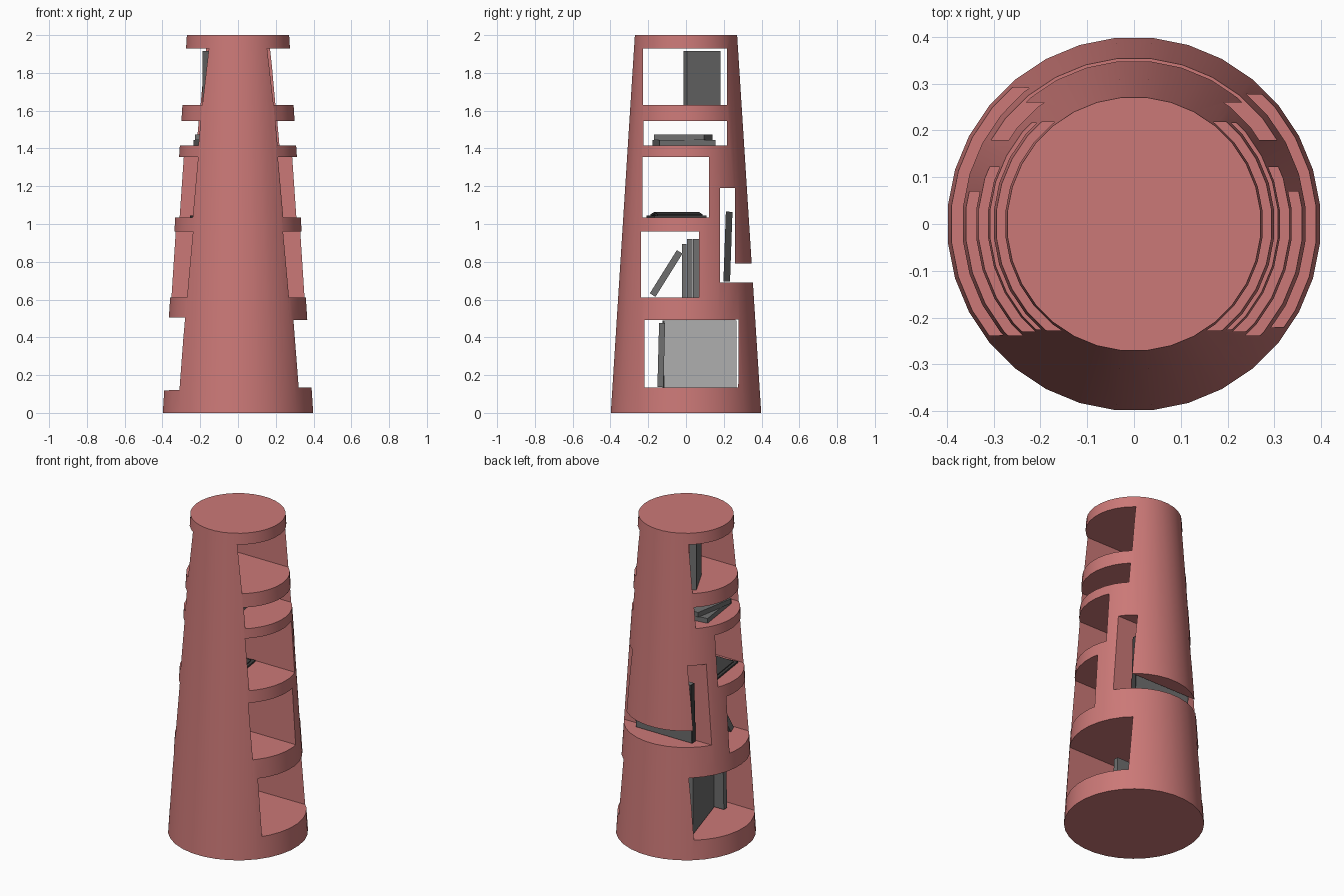
import bpy, bmesh
from math import radians, pi

if "Cube" in bpy.data.objects:
    bpy.data.objects.remove(bpy.data.objects["Cube"], do_unlink=True)


def material(name, r, g, b):
    m = bpy.data.materials.new(name)
    m.use_nodes = True
    m.diffuse_color = (r, g, b, 1)
    node = next(n for n in m.node_tree.nodes if n.type == 'BSDF_PRINCIPLED')
    node.inputs["Base Color"].default_value = (r, g, b, 1)
    return m


ROSE = material("dusty rose", 0.60, 0.19, 0.185)
GREY = material("book grey", 0.16, 0.16, 0.16)
DARK = material("dark grey", 0.05, 0.05, 0.05)
PALE = material("pale grey", 0.50, 0.50, 0.50)


def add_object(name, bm, mat):
    bmesh.ops.recalc_face_normals(bm, faces=bm.faces)
    mesh = bpy.data.meshes.new(name)
    bm.to_mesh(mesh)
    bm.free()
    mesh.materials.append(mat)
    ob = bpy.data.objects.new(name, mesh)
    bpy.context.collection.objects.link(ob)
    return ob


def box(name, size, loc, rot=(0, 0, 0), mat=GREY):
    bm = bmesh.new()
    bmesh.ops.create_cube(bm, size=1)
    bmesh.ops.scale(bm, vec=size, verts=bm.verts)
    ob = add_object(name, bm, mat)
    ob.location = loc
    ob.rotation_euler = [radians(a) for a in rot]
    return ob


def cutter(profile, flare=1.0):
    """Side profile (y, z) run through the tower along x; flare widens the right end."""
    n = len(profile)
    cy = sum(p[0] for p in profile) / n
    cz = sum(p[1] for p in profile) / n
    bm = bmesh.new()
    near = [bm.verts.new((0.5, y, z)) for y, z in profile]
    far = [bm.verts.new((-0.5, cy + (y - cy) * flare, cz + (z - cz) * flare))
           for y, z in profile]
    bm.faces.new(near)
    bm.faces.new(far)
    for i in range(n):
        j = (i + 1) % n
        bm.faces.new((near[i], near[j], far[j], far[i]))
    ob = add_object("cutter", bm, ROSE)
    ob.hide_render = True
    return ob


def rect(y0, y1, z0, z1):
    return [(y0, z0), (y1, z0), (y1, z1), (y0, z1)]


# Tapered round tower
bpy.ops.mesh.primitive_cone_add(vertices=32, radius1=0.4, radius2=0.272, depth=2,
                                location=(0, 0, 1), rotation=(0, 0, pi / 32))
tower = bpy.context.object
tower.name = "shelf_tower"
tower.data.materials.append(ROSE)

# Open compartments, and the hooked slot in the back
slot = [(0.18, 0.69), (0.5, 0.69), (0.5, 0.79), (0.26, 0.79), (0.26, 1.19), (0.18, 1.19)]
cutters = [
    cutter(rect(-0.228, 0.218, 1.63, 1.93)),
    cutter(rect(-0.226, 0.216, 1.415, 1.545)),
    cutter(rect(-0.23, 0.122, 1.035, 1.355)),
    cutter(rect(-0.238, 0.07, 0.61, 0.96)),
    cutter(rect(-0.215, 0.27, 0.138, 0.488), flare=1.12),
    cutter(slot),
]
bpy.context.view_layer.objects.active = tower
for c in cutters:
    mod = tower.modifiers.new("compartment", 'BOOLEAN')
    mod.operation = 'DIFFERENCE'
    mod.solver = 'EXACT'
    mod.object = c
    bpy.ops.object.modifier_apply(modifier=mod.name)
    bpy.data.objects.remove(c, do_unlink=True)

bpy.ops.object.select_all(action='DESELECT')
tower.select_set(True)
bpy.ops.object.shade_smooth_by_angle(angle=radians(30))

# Top compartment: one standing book
box("top_book", (0.04, 0.20, 0.285), (-0.125, 0.085, 1.7725), (0, 0, 27))

# Second compartment: two stacked books
box("stacked_book_lower", (0.27, 0.30, 0.03), (-0.08, -0.01, 1.43), (0, 0, 8))
box("stacked_book_upper", (0.25, 0.27, 0.03), (-0.08, -0.015, 1.46), (0, 0, -10))

# Third compartment: open book lying flat
box("open_book_cover", (0.30, 0.28, 0.01), (-0.085, -0.05, 1.04), (0, 0, 8), DARK)
for side in (-1, 1):
    box("open_book_pages", (0.13, 0.24, 0.012),
        (-0.085 + side * 0.068, -0.05 + side * 0.01, 1.051), (0, side * 5, 8), DARK)

# Fourth compartment: a leaning book and three upright ones
box("leaning_book", (0.20, 0.035, 0.27), (-0.10, -0.105, 0.738), (-32, 0, 0))
for y, width, height in ((-0.009, 0.024, 0.285), (0.02, 0.03, 0.31), (0.052, 0.032, 0.31)):
    box("upright_book", (0.19, width, height), (-0.09, y, 0.61 + height / 2))

# Bottom compartment: upright book and a broad book with a pale face
box("bottom_book", (0.21, 0.032, 0.34), (-0.075, -0.131, 0.306), (-1.5, 0, 0))
box("broad_book", (0.03, 0.40, 0.355), (-0.155, 0.07, 0.312), (0, 0, 17))
box("broad_book_face", (0.006, 0.40, 0.355), (-0.138, 0.075, 0.312), (0, 0, 17), PALE)

# Back slot: tall book leaning slightly
box("slot_book", (0.38, 0.035, 0.37), (-0.01, 0.222, 0.88), (-2, 0, 0), GREY)
for side in (-1, 1):
    box("slot_book_edge", (0.006, 0.035, 0.37),
        (-0.01 + side * 0.193, 0.222, 0.88), (-2, 0, 0), DARK)
